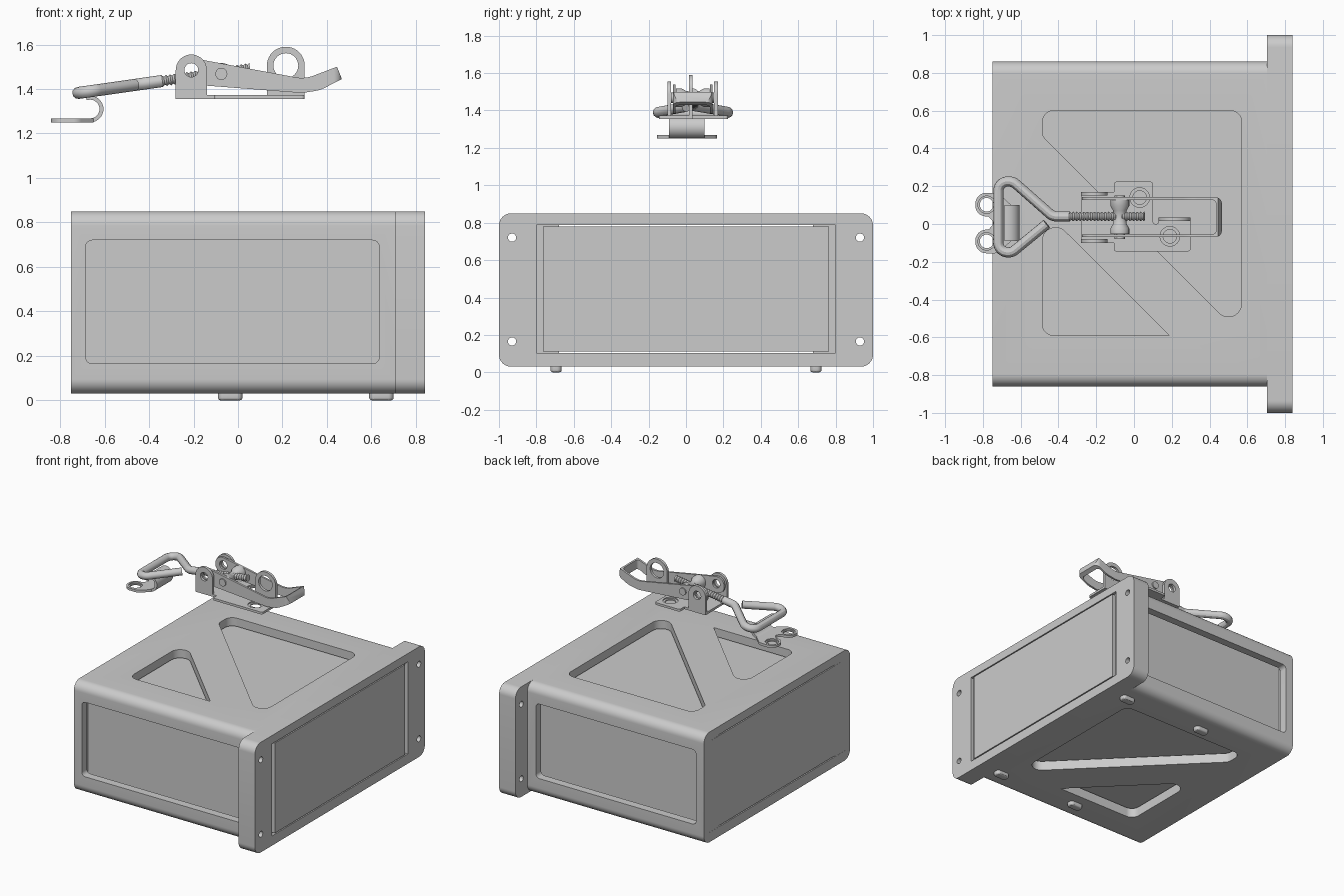
import bpy, bmesh, math
from mathutils import Vector

if "Cube" in bpy.data.objects:
    bpy.data.objects.remove(bpy.data.objects["Cube"])


def fillet(pts):
    """Closed outline; each point is (a, b) or (a, b, radius)."""
    out, n = [], len(pts)
    for i, p in enumerate(pts):
        v = Vector(p[:2])
        r = p[2] if len(p) > 2 else 0
        if r == 0:
            out.append(v)
            continue
        u = (Vector(pts[i - 1][:2]) - v).normalized()
        w = (Vector(pts[(i + 1) % n][:2]) - v).normalized()
        half = u.angle(w) / 2
        t = r / math.tan(half)
        c = v + (u + w).normalized() * r / math.sin(half)
        s, e = v + u * t - c, v + w * t - c
        a0 = math.atan2(s.y, s.x)
        d = (math.atan2(e.y, e.x) - a0 + math.pi) % math.tau - math.pi
        k = 10
        out += [c + r * Vector((math.cos(a0 + d * j / k), math.sin(a0 + d * j / k))) for j in range(k + 1)]
    return out


def circle(a, b, r, n=32):
    return [(a + r * math.cos(i * math.tau / n), b + r * math.sin(i * math.tau / n)) for i in range(n)]


def rect(a0, b0, a1, b1, r=0):
    return [(a0, b0, r), (a1, b0, r), (a1, b1, r), (a0, b1, r)]


def make(name, bm):
    bmesh.ops.recalc_face_normals(bm, faces=bm.faces)
    me = bpy.data.meshes.new(name)
    bm.to_mesh(me)
    bm.free()
    ob = bpy.data.objects.new(name, me)
    bpy.context.collection.objects.link(ob)
    return ob


def prism(name, pts, axis, lo, hi):
    place = {'x': lambda a, b, t: (t, a, b), 'y': lambda a, b, t: (a, t, b),
             'z': lambda a, b, t: (a, b, t)}[axis]
    bm = bmesh.new()
    p = fillet(pts)
    rings = [[bm.verts.new(place(q[0], q[1], t)) for q in p] for t in (lo, hi)]
    bm.faces.new(rings[0])
    bm.faces.new(rings[1])
    for i in range(len(p)):
        j = (i + 1) % len(p)
        bm.faces.new((rings[0][i], rings[0][j], rings[1][j], rings[1][i]))
    return make(name, bm)


def lathe(name, prof, axis, centre, n=24):
    """Revolve (distance, radius) points about an axis through centre."""
    ax = Vector(axis).normalized()
    u = ax.orthogonal().normalized()
    w = ax.cross(u)
    bm = bmesh.new()
    rings = []
    for t, r in prof:
        rings.append([bm.verts.new(Vector(centre) + ax * t + u * p[0] + w * p[1]) for p in circle(0, 0, r, n)])
    for a, b in zip(rings, rings[1:]):
        for i in range(n):
            j = (i + 1) % n
            bm.faces.new((a[i], a[j], b[j], b[i]))
    bm.faces.new(rings[0])
    bm.faces.new(rings[-1])
    return make(name, bm)


def apply_mod(ob, mod):
    bpy.context.view_layer.objects.active = ob
    bpy.ops.object.modifier_apply(modifier=mod.name)


def boolean(ob, cutter, op='DIFFERENCE'):
    m = ob.modifiers.new("bool", 'BOOLEAN')
    m.operation, m.solver, m.object = op, 'EXACT', cutter
    apply_mod(ob, m)
    bpy.data.objects.remove(cutter)


def cut(ob, pts, axis, lo, hi):
    boolean(ob, prism("cutter", pts, axis, lo, hi))


# Outer sleeve with side windows and triangular cutouts above and below
opening = rect(-.8, .102, .8, .788)
shell = prism("outer_shell", rect(-.86, .03, .86, .85, .065), 'x', -.75, .705)
cut(shell, opening, 'x', -1, 1)
cut(shell, rect(-.685, .165, .635, .72, .03), 'y', -1, 1)
cut(shell, [(-.485, .6, .06), (.57, .6, .06), (.57, -.59, .07), (-.485, .465, .06)], 'z', -.1, 1)
cut(shell, [(-.485, -.59, .06), (.185, -.59), (-.485, .08, .07)], 'z', -.1, 1)

# Mounting flange
flange = prism("flange", rect(-1, .03, 1, .85, .065), 'x', .705, .84)
cut(flange, opening, 'x', 0, 1)
for y in (-.93, .93):
    for z in (.165, .72):
        cut(flange, circle(y, z, .022), 'x', .5, 1)

# Inner box, end strips and feet
prism("inner_box", rect(-.765, .11, .765, .78), 'x', -.75, .84)
for s in (-1, 1):
    y0, y1 = sorted((s * .68, s * .801))
    prism("front_strip", rect(y0, .101, y1, .789), 'x', .66, .815)
    prism("rear_strip", rect(y0, .101, y1, .789), 'x', -.749, -.7)
    for x in (-.035, .645):
        foot = prism("foot", rect(x - .055, s * .695 - .03, x + .055, s * .695 + .03, .025), 'z', 0, .05)
        m = foot.modifiers.new("bevel", 'BEVEL')
        m.width, m.segments = .012, 3
        apply_mod(foot, m)

# Catch plate with two screw ears and a curled hook
catch = prism("catch_plate", [(-.65, -.09), (-.72, -.155, .05), (-.84, -.155, .058), (-.84, -.03, .058),
                              (-.77, -.03, .02), (-.74, .005, .02), (-.77, .04, .02), (-.84, .04, .058),
                              (-.84, .165, .058), (-.72, .165, .05), (-.65, .1)], 'z', 1.25, 1.268)
for y in (-.092, .102):
    cut(catch, circle(-.78, y, .036), 'z', 1.2, 1.3)
    cut(catch, circle(-.78, y, .046), 'z', 1.259, 1.3)
arc = [math.radians(-90 + 200 * i / 20) for i in range(21)]
curl = [(-.665 + r * math.cos(a), 1.31 + r * math.sin(a))
        for r, seq in ((.06, arc), (.042, arc[::-1])) for a in seq]
prism("catch_hook", curl, 'y', -.09, .1)


# Bent wire loop, rising along the draw rod
def rod_z(x):
    return 1.382 + .142 * (x + .72)


path = fillet([(-.34, .04), (-.43, .04, .06), (-.64, .225, .06), (-.718, .225, .05),
               (-.718, -.15, .05), (-.645, -.15, .05), (-.462, 0)])
cu = bpy.data.curves.new("wire_loop", 'CURVE')
cu.dimensions, cu.bevel_depth, cu.bevel_resolution, cu.use_fill_caps = '3D', .027, 4, True
sp = cu.splines.new('POLY')
sp.points.add(len(path) - 1)
for q, v in zip(sp.points, path):
    q.co = (v.x, v.y, rod_z(v.x), 1)
loop = bpy.data.objects.new("wire_loop", cu)
bpy.context.collection.objects.link(loop)
bpy.context.view_layer.objects.active = loop
loop.select_set(True)
bpy.ops.object.convert(target='MESH')

# Threaded rod end, waisted trunnion and its pin
lathe("threaded_rod", [(i * .0095, .025 if i % 2 else .018) for i in range(44)],
      (1, 0, .142), (-.35, .04, rod_z(-.35)))
lathe("trunnion", [(-.09, .05), (-.06, .05), (-.035, .036), (0, .031), (.035, .036), (.06, .05), (.09, .05)],
      (0, 1, 0), (-.075, .036, 1.468))
lathe("trunnion_pin", [(-.115, .027), (.115, .027)], (0, 1, 0), (-.075, .036, 1.468))

# Base bracket: plate, pivot ears and padlock ring
base = prism("base_plate", [(-.28, -.1), (-.105, -.1), (-.105, -.145, .01), (.3, -.145, .015), (.3, .035),
                            (.13, .035), (.13, 0, .014), (.1, 0, .014), (.1, .225, .015), (-.105, .225, .015),
                            (-.105, .17), (-.28, .17)], 'z', 1.355, 1.372)
for x, y in ((.03, .14), (.19, -.065)):
    cut(base, circle(x, y, .036), 'z', 1.3, 1.4)
    cut(base, circle(x, y, .052), 'z', 1.363, 1.4)
for y in (-.1, .15):
    ear = prism("pivot_ear", [(-.28, 1.355), (-.14, 1.355), (-.14, 1.555, .0698), (-.28, 1.555, .0698)],
                'y', y, y + .02)
    cut(ear, circle(-.21, 1.485, .031), 'y', -1, 1)
ring = prism("lock_ring", [(.13, 1.356), (.3, 1.356), (.3, 1.59, .0848), (.13, 1.59, .0848)], 'y', .015, .035)
cut(ring, circle(.215, 1.505, .056), 'y', -1, 1)

# Lever: U-shaped band trimmed to its side profile
lever = prism("lever", [(-.3, -.07), (.465, -.07, .035), (.465, .142, .035), (-.3, .142),
                        (-.3, .127), (.435, .127, .022), (.435, -.055, .022), (-.3, -.055)], 'z', 1.3, 1.6)
side = prism("cutter", [(-.275, 1.425, .055), (-.14, 1.415), (.29, 1.382, .15), (.37, 1.395, .15), (.467, 1.445),
                        (.445, 1.5), (.3, 1.445, .15), (-.155, 1.53), (-.275, 1.55, .055)], 'y', -.5, .5)
boolean(lever, side, 'INTERSECT')
cut(lever, circle(-.21, 1.485, .031), 'y', -1, 1)

# Smooth curved surfaces, keep edges sharp
for ob in bpy.context.scene.objects:
    ob.select_set(True)
bpy.context.view_layer.objects.active = shell
bpy.ops.object.shade_smooth_by_angle(angle=math.radians(30))
